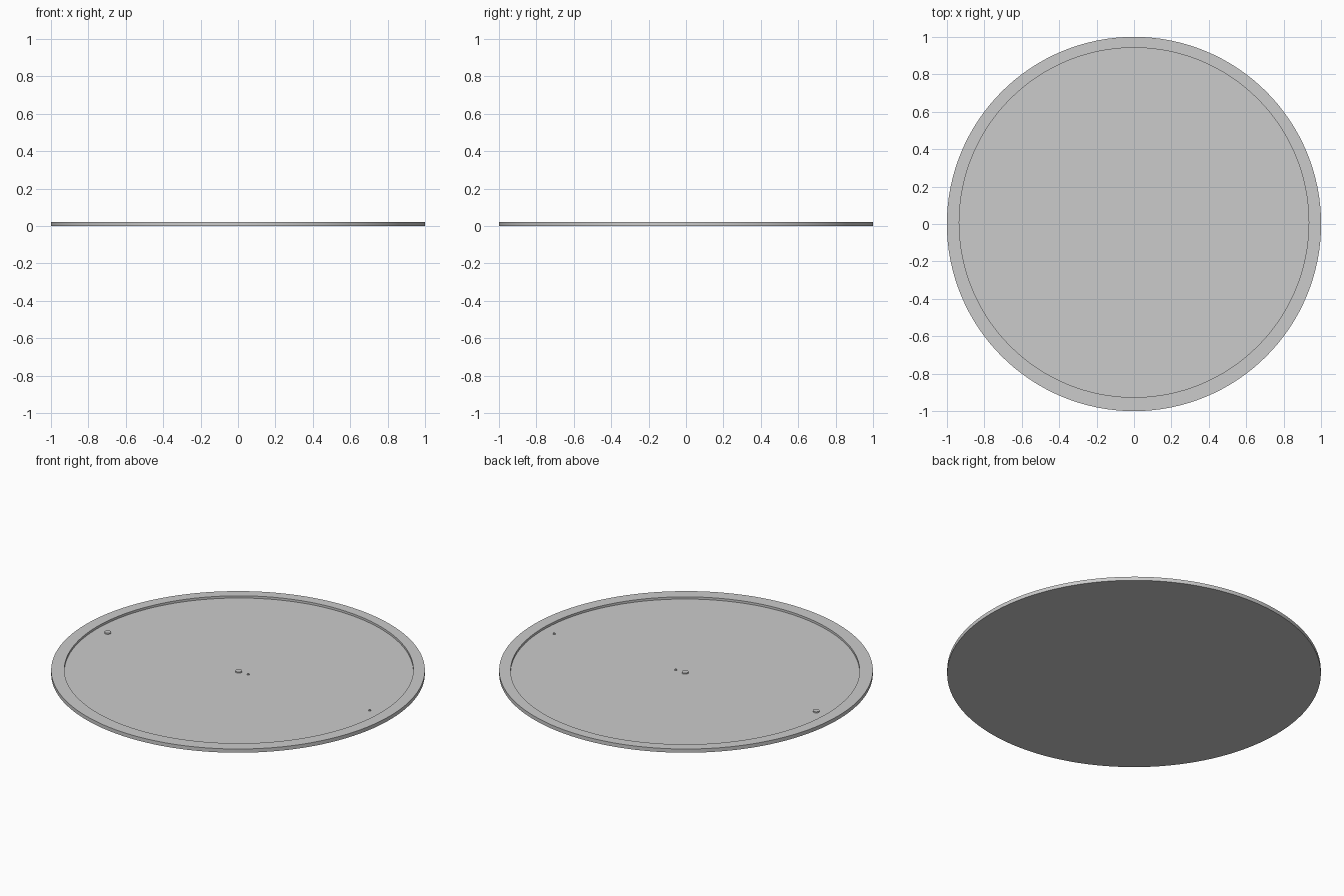
import bpy, bmesh, math

if "Cube" in bpy.data.objects:
    bpy.data.objects.remove(bpy.data.objects["Cube"])

SEG = 128
TOP, FLOOR, CY = 0.022, 0.009, 0.008   # rim height, recess floor, recess centre in y


def finish(bm, name):
    bmesh.ops.recalc_face_normals(bm, faces=bm.faces)
    mesh = bpy.data.meshes.new(name)
    bm.to_mesh(mesh)
    bm.free()
    ob = bpy.data.objects.new(name, mesh)
    bpy.context.collection.objects.link(ob)
    bpy.context.view_layer.objects.active = ob
    ob.select_set(True)
    bpy.ops.object.shade_smooth_by_angle(angle=math.radians(30))
    ob.select_set(False)
    return ob


# Shallow dish: outer wall, flat rim, slightly offset recess
bm = bmesh.new()
rings = []
for r, z, cy in ((1, 0, 0), (1, TOP, 0), (0.934, TOP, CY), (0.934, FLOOR, CY)):
    rings.append([bm.verts.new((r * math.cos(2 * math.pi * i / SEG),
                                cy + r * math.sin(2 * math.pi * i / SEG), z))
                  for i in range(SEG)])
for a, b in zip(rings, rings[1:]):
    for i in range(SEG):
        j = (i + 1) % SEG
        bm.faces.new((a[i], a[j], b[j], b[i]))
bm.faces.new(rings[0][::-1])
bm.faces.new(rings[-1])
finish(bm, "dish")


# Small round pegs standing on the recess floor
def peg(name, x, r, h):
    bm = bmesh.new()
    bmesh.ops.create_cone(bm, cap_ends=True, segments=32, radius1=r, radius2=r, depth=h)
    bmesh.ops.translate(bm, verts=bm.verts, vec=(x, CY, FLOOR + h / 2 - 0.001))
    finish(bm, name)


peg("centre_peg", 0, 0.018, 0.008)
peg("edge_peg", -0.856, 0.018, 0.008)
peg("inner_pin", 0.061, 0.007, 0.006)
peg("outer_pin", 0.856, 0.007, 0.006)
